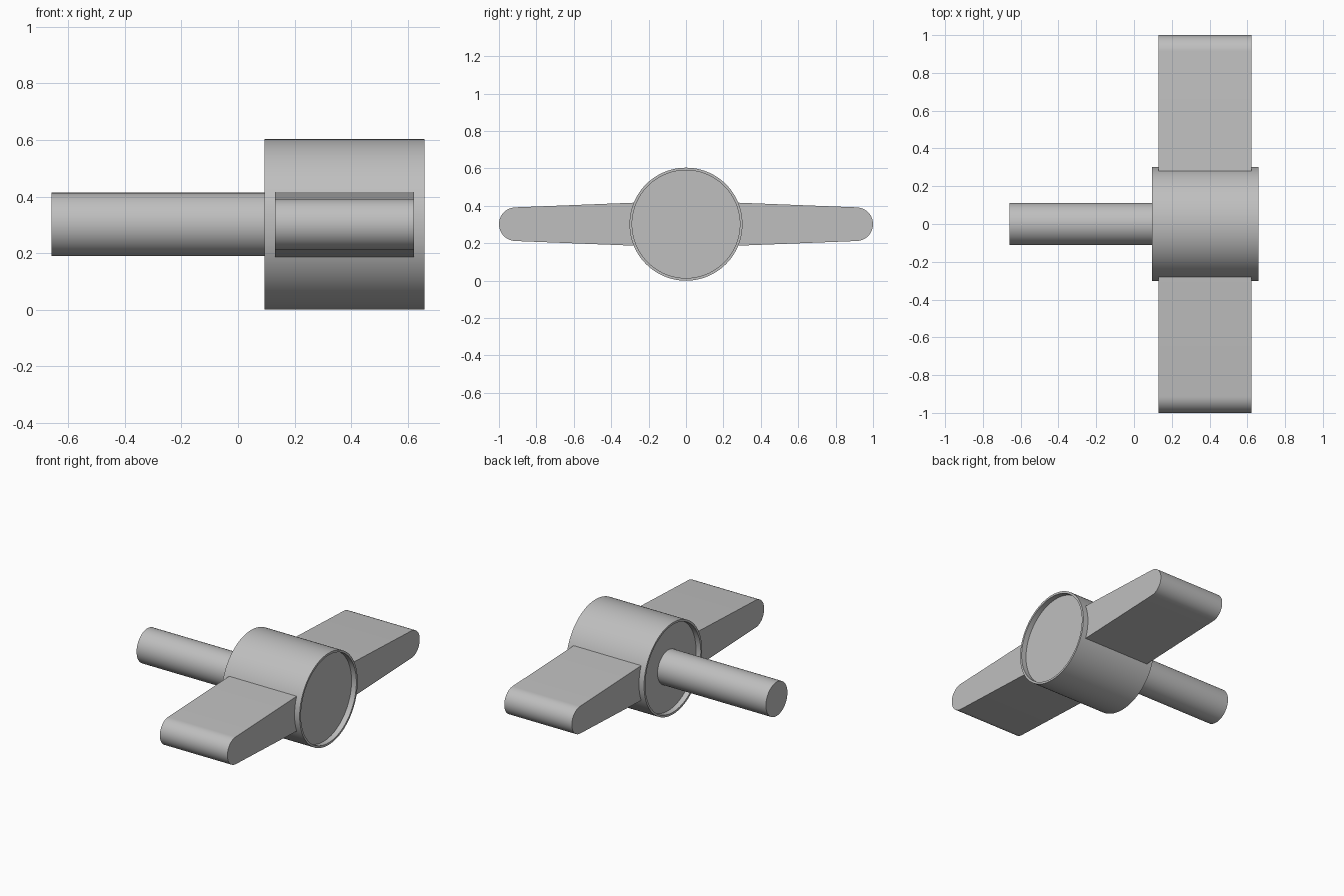
import bpy, bmesh, math
from mathutils import Vector

if "Cube" in bpy.data.objects:
    bpy.data.objects.remove(bpy.data.objects["Cube"], do_unlink=True)

AXIS_Z = 0.302      # height of the shaft axis
HUB_R = 0.302
HUB_X = (0.094, 0.66)

grey = bpy.data.materials.new("plain grey")
grey.use_nodes = True
grey.diffuse_color = (0.52, 0.52, 0.52, 1)
grey.node_tree.nodes["Principled BSDF"].inputs["Base Color"].default_value = grey.diffuse_color


def finish(name, bm):
    """Turn a bmesh into a smooth object with sharp edges kept."""
    bmesh.ops.remove_doubles(bm, verts=bm.verts, dist=1e-5)
    bmesh.ops.recalc_face_normals(bm, faces=bm.faces)
    mesh = bpy.data.meshes.new(name)
    bm.to_mesh(mesh)
    bm.free()
    mesh.materials.append(grey)
    for poly in mesh.polygons:
        poly.use_smooth = True
    mesh.set_sharp_from_angle(angle=math.radians(35))
    obj = bpy.data.objects.new(name, mesh)
    bpy.context.collection.objects.link(obj)
    return obj


def lathe(name, profile, steps=96):
    """Revolve (x, radius) points around the shaft axis."""
    bm = bmesh.new()
    verts = [bm.verts.new((x, 0, AXIS_Z + r)) for x, r in profile]
    edges = [bm.edges.new(pair) for pair in zip(verts, verts[1:])]
    bmesh.ops.spin(bm, geom=verts + edges, cent=(0, 0, AXIS_Z), axis=(1, 0, 0),
                   angle=math.tau, steps=steps, use_merge=False)
    return finish(name, bm)


def wing(name, side):
    """Tapered slab with a round tip, extruded along x."""
    root_y, root_half, tip_r = 0.25, 0.116, 0.09
    tip_y = 1 - tip_r
    outline = [(root_y, -root_half)]
    for i in range(25):
        a = math.radians(-88 + 176 * i / 24)
        outline.append((tip_y + tip_r * math.cos(a), tip_r * math.sin(a)))
    outline.append((root_y, root_half))
    bm = bmesh.new()
    face = bm.faces.new([bm.verts.new((0.131, side * y, AXIS_Z + z)) for y, z in outline])
    moved = bmesh.ops.extrude_face_region(bm, geom=[face])["geom"]
    bmesh.ops.translate(bm, vec=Vector((0.492, 0, 0)),
                        verts=[v for v in moved if isinstance(v, bmesh.types.BMVert)])
    # the extrusion keeps the starting face as the near cap
    return finish(name, bm)


# Hub with a thin raised rim at both ends
x0, x1 = HUB_X
rim_r, recess = 0.288, 0.035
lathe("hub", [(x0 + recess, 0), (x0 + recess, rim_r), (x0, rim_r), (x0, HUB_R),
              (x1, HUB_R), (x1, rim_r), (x1 - recess, rim_r), (x1 - recess, 0)])

# Shaft running out of the recessed hub face
lathe("shaft", [(-0.66, 0), (-0.66, 0.112), (0.2, 0.112), (0.2, 0)], 64)

# Wings front and back
wing("front_wing", -1)
wing("back_wing", 1)
